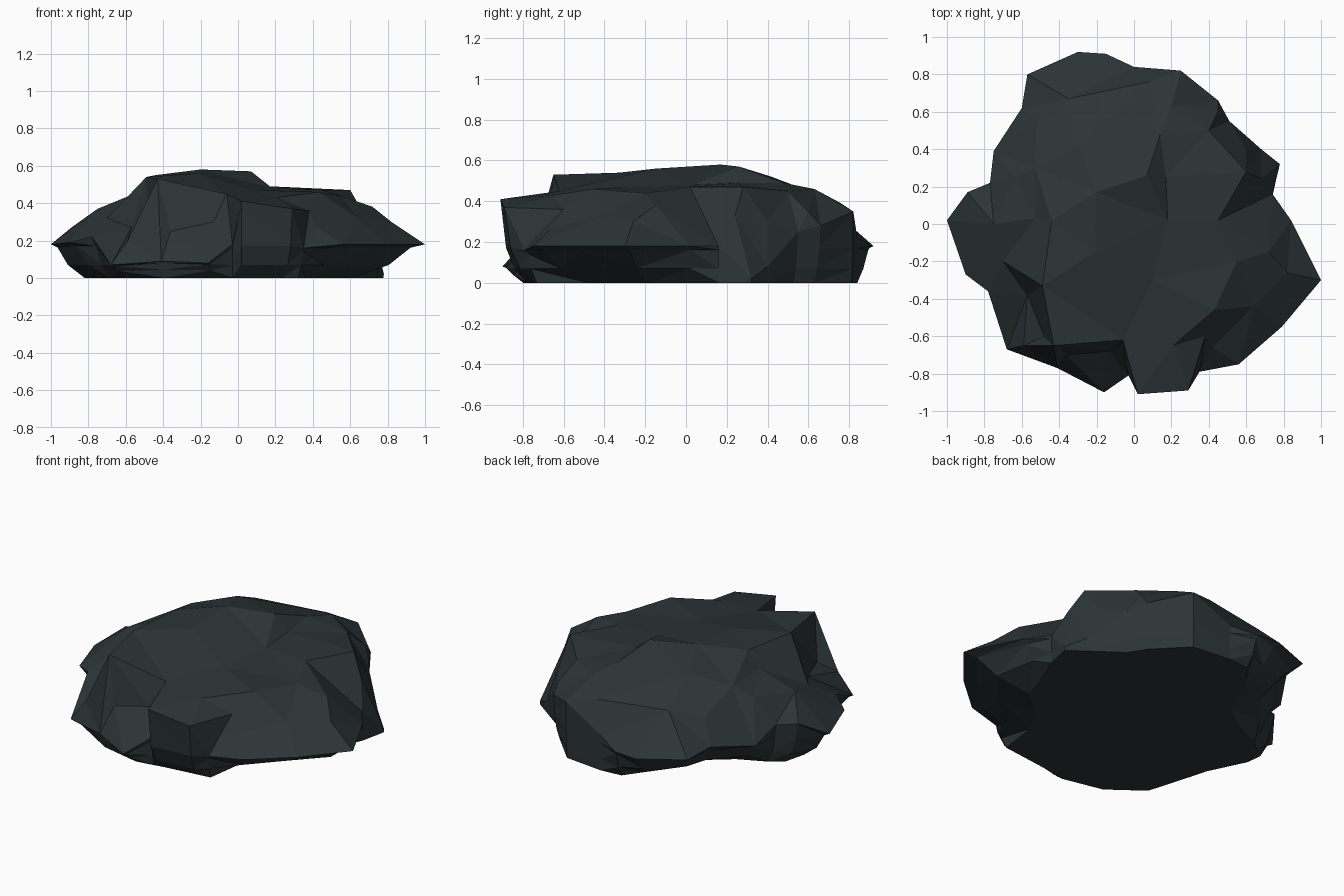
import bpy, bmesh
from mathutils import Vector
from mathutils.geometry import delaunay_2d_cdt

CENTIMETRE = 0.01

# Outer rim of the rock, counter-clockwise from the right-hand tip (x, y, z)
RIM = [
    (100, -30, 18), (84, 2, 18), (74, 16, 18), (78, 32, 2),
    (68, 40, 8), (51, 55, 25), (45, 66, 28), (25, 82, 35),
    (0, 84, 22), (-15, 91, 18), (-30, 92, 18), (-57, 80, 20),
    (-60, 62, 22), (-75, 39, 18), (-77, 22, 25), (-89, 17, 27),
    (-100, 2, 18), (-90, -27, 19), (-78, -36, 22), (-68, -67, 7),
    (-41, -77, 9), (-16, -90, 8), (-3, -81, 18), (2, -91, 41),
    (29, -89, 37), (35, -79, 16), (56, -75, 18), (79, -55, 18),
]
NOSE_LEFT, NOSE_RIGHT = 23, 24

# Reach of the undercut base below each rim point
BASE_REACH = [
    64, 68, 76, 84, 78, 72, 76, 85, 84, 84, 74, 59, 56, 61,
    74, 80, 82, 74, 75, 84, 84, 81, 78, 77, 78, 80, 60, 56,
]

# Sharp breaks: the cliff along the front left and the right lip of the nose
CLIFF = [(-44, 2, 55), (-49, -33, 54), (-43, -65, 53), (-6, -62, 45)]
LIP = [(38, -60, 36), (43, -46, 46)]

# Crown: the high plateau and the broken ledges around it
PLATEAU = [
    (-20, 17, 58), (7, 26, 57), (-21, -15, 56), (-30, 42, 52),
    (14, 48, 49), (18, 2, 48), (17, 25, 49), (45, 2, 47),
    (60, 28, 47), (40, 50, 45), (10, -30, 47), (20, 63, 46),
    (21, -65, 43),
]
LEDGES = [
    (-53, 3, 46), (-57, -38, 27), (-48, -60, 25), (-59, -65, 20),
    (-36, -70, 25), (-64, 25, 40), (-75, 0, 37), (-70, -20, 32),
    (-53, 30, 46), (-35, 67, 40), (8, 76, 39), (-52, 55, 36),
    (55, -20, 44), (72, -15, 38), (64, -44, 32), (-13, -68, 30),
    (68, 24, 33), (82, -26, 30), (60, 40, 30), (45, 60, 35),
    (42, -66, 27),
]


def make_material(name, colour):
    material = bpy.data.materials.new(name)
    material.use_nodes = True
    material.diffuse_color = colour
    shader = material.node_tree.nodes["Principled BSDF"]
    shader.inputs["Base Color"].default_value = colour
    shader.inputs["Roughness"].default_value = 0.9
    return material


def to_vectors(points):
    return [Vector(point) * CENTIMETRE for point in points]


def chain(indices):
    return list(zip(indices, indices[1:]))


def belly_ring(rim, height, steepness, blend):
    """Slide every rim point part of the way towards the undercut base."""
    ring = []
    for point, reach in zip(rim, BASE_REACH):
        base = point.xy.normalized() * reach * CENTIMETRE
        spot = point.xy.lerp(base, blend)
        ring.append(Vector((spot.x, spot.y, min(height, point.z * steepness))))
    return ring


def add_belly(mesh, rings):
    """Join neighbouring rings with alternating triangles, then cap the base."""
    count = len(rings[0])
    for upper, lower in zip(rings, rings[1:]):
        for index in range(count):
            following = (index + 1) % count
            a, b = upper[index], upper[following]
            c, d = lower[following], lower[index]
            if index % 2:
                triangles = ((a, d, c), (a, c, b))
            else:
                triangles = ((a, d, b), (b, d, c))
            for triangle in triangles:
                mesh.faces.new(triangle)
    mesh.faces.new(list(reversed(rings[-1])))


def add_crown(mesh, verts):
    """Facet everything inside the rim, keeping the sharp breaks as edges."""
    rim_size = len(RIM)
    lip_start = rim_size + len(CLIFF)
    cliff = list(range(rim_size, lip_start)) + [NOSE_LEFT]
    lip = [NOSE_RIGHT] + list(range(lip_start, lip_start + len(LIP)))
    result = delaunay_2d_cdt(
        [vert.co.xy for vert in verts], chain(cliff) + chain(lip),
        [list(range(rim_size))], 1, 0.0001)
    faces, originals = result[2], result[3]
    for face in faces:
        mesh.faces.new([verts[originals[corner][0]] for corner in face])


def build_rock(material):
    rim = to_vectors(RIM)
    mesh = bmesh.new()
    points = rim + to_vectors(CLIFF + LIP + PLATEAU + LEDGES)
    verts = [mesh.verts.new(point) for point in points]
    add_crown(mesh, verts)

    # Undercut belly narrowing to a flat base
    rings = [verts[:len(rim)]]
    for height, steepness, blend in (
            (0.17, 0.9, 0.2), (0.07, 0.5, 0.5), (0.0, 0.0, 1.0)):
        ring = belly_ring(rim, height, steepness, blend)
        rings.append([mesh.verts.new(point) for point in ring])
    add_belly(mesh, rings)

    bmesh.ops.recalc_face_normals(mesh, faces=mesh.faces)
    data = bpy.data.meshes.new("rock")
    mesh.to_mesh(data)
    mesh.free()
    data.materials.append(material)
    rock = bpy.data.objects.new("rock", data)
    bpy.context.collection.objects.link(rock)


default_cube = bpy.data.objects.get("Cube")
if default_cube:
    bpy.data.objects.remove(default_cube, do_unlink=True)

build_rock(make_material("dark slate", (0.025, 0.035, 0.037, 1.0)))
